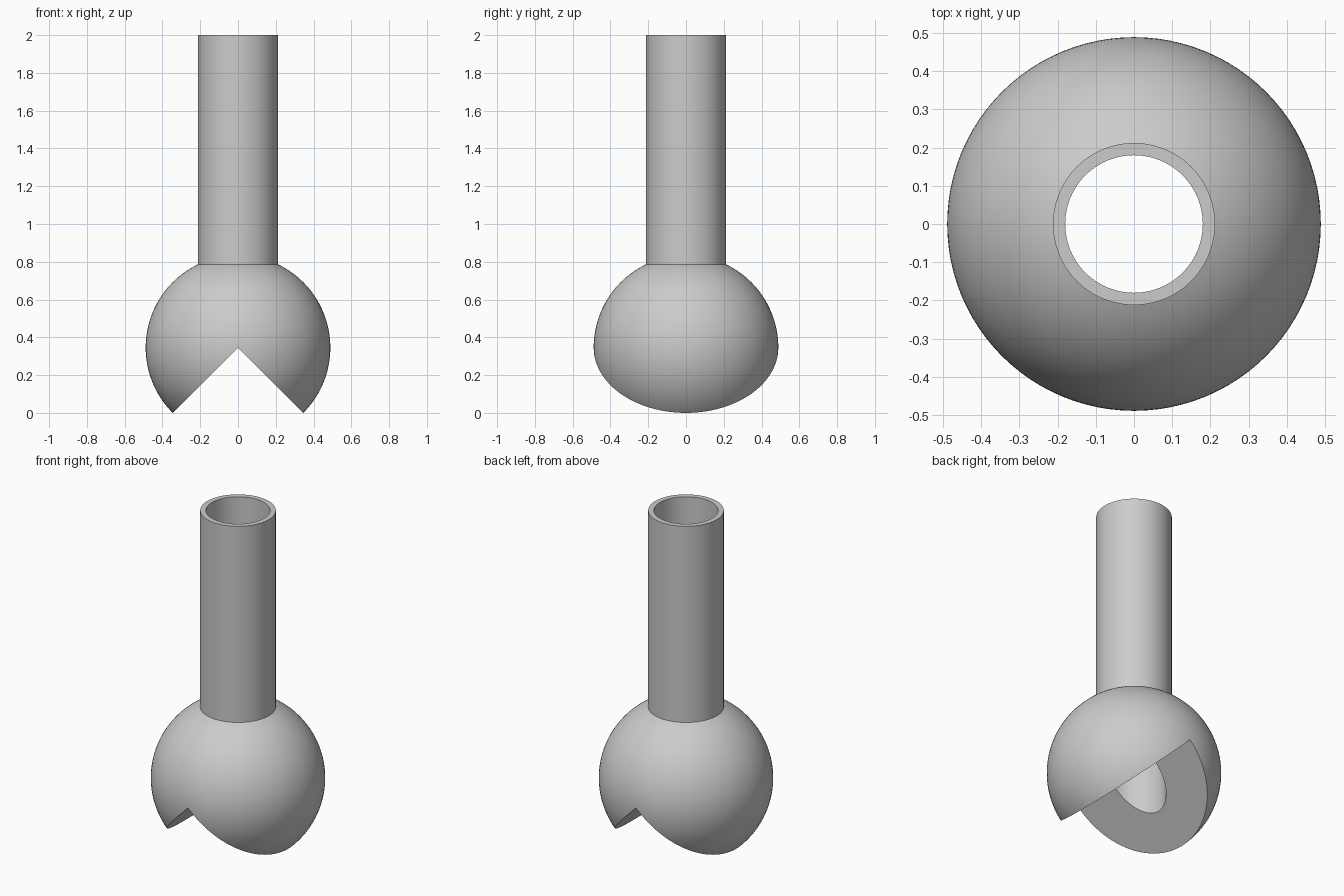
import bpy, bmesh
from math import asin, cos, sin, pi, sqrt

cube = bpy.data.objects.get("Cube")
if cube:
    bpy.data.objects.remove(cube, do_unlink=True)

BALL = 0.489              # ball radius
TUBE = 0.212              # tube outer radius
BORE = 0.18               # bore radius
TOP = 2.0
MID = BALL / sqrt(2)      # ball centre height; the notch tips rest on the floor

grey = bpy.data.materials.new("grey")
grey.use_nodes = True
colour = (0.6, 0.6, 0.6, 1)
grey.diffuse_color = colour
grey.node_tree.nodes["Principled BSDF"].inputs["Base Color"].default_value = colour


def make_object(name, bm):
    bmesh.ops.recalc_face_normals(bm, faces=bm.faces)
    mesh = bpy.data.meshes.new(name)
    bm.to_mesh(mesh)
    bm.free()
    obj = bpy.data.objects.new(name, mesh)
    mesh.materials.append(grey)
    bpy.context.collection.objects.link(obj)
    return obj


# Bored ball with its tube, turned from one closed profile
start, end = -pi / 2 + asin(BORE / BALL), pi / 2 - asin(TUBE / BALL)
steps = 48
angles = [start + (end - start) * i / steps for i in range(steps + 1)]
profile = [(BALL * cos(a), MID + BALL * sin(a)) for a in angles]
profile += [(TUBE, TOP), (BORE, TOP)]

bm = bmesh.new()
verts = [bm.verts.new((r, 0, z)) for r, z in profile]
edges = [bm.edges.new((verts[i - 1], v)) for i, v in enumerate(verts)]
bmesh.ops.spin(bm, geom=verts + edges, cent=(0, 0, 0), axis=(0, 0, 1),
               angle=2 * pi, steps=96, use_merge=True)
bmesh.ops.remove_doubles(bm, verts=bm.verts, dist=1e-5)
ball = make_object("ball_with_tube", bm)

# Right-angled notch, running front to back through the ball centre
bm = bmesh.new()
tri = [bm.verts.new(p) for p in ((0, -1, MID), (1, -1, MID - 1), (-1, -1, MID - 1))]
face = bm.faces.new(tri)
side = bmesh.ops.extrude_face_region(bm, geom=[face])
moved = [g for g in side["geom"] if isinstance(g, bmesh.types.BMVert)]
bmesh.ops.translate(bm, verts=moved, vec=(0, 2, 0))
notch = make_object("notch_cutter", bm)
notch.hide_render = True

cut = ball.modifiers.new("notch", "BOOLEAN")
cut.operation = "DIFFERENCE"
cut.solver = "EXACT"
cut.object = notch

bpy.ops.object.select_all(action="DESELECT")
ball.select_set(True)
bpy.context.view_layer.objects.active = ball
bpy.ops.object.modifier_apply(modifier=cut.name)
bpy.ops.object.shade_smooth_by_angle(angle=pi / 6)
bpy.data.objects.remove(notch, do_unlink=True)
